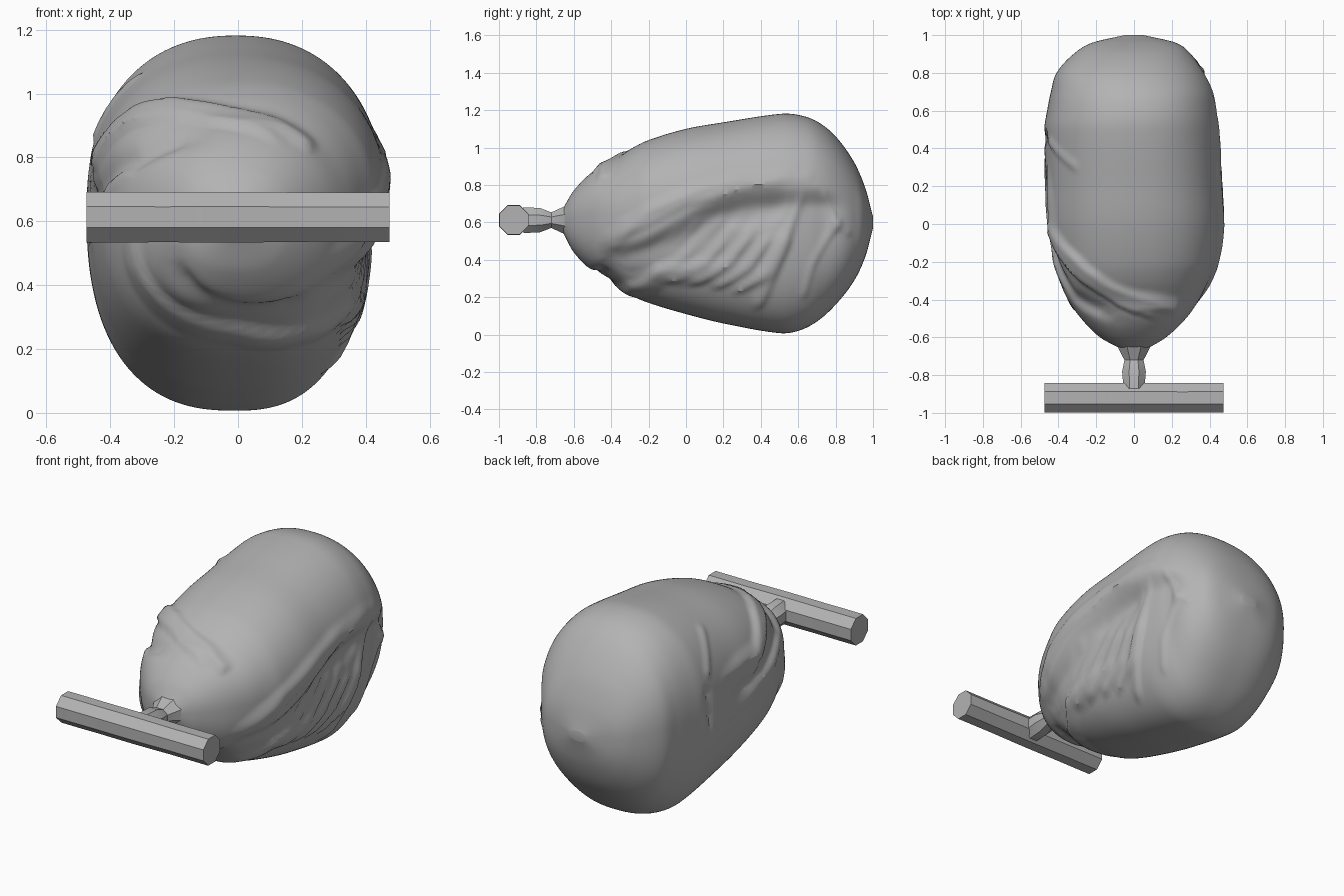
import bpy, bmesh, math, random
from mathutils import Vector, kdtree

if "Cube" in bpy.data.objects:
    bpy.data.objects.remove(bpy.data.objects["Cube"])
random.seed(4)

grey = bpy.data.materials.new("plain_grey")
grey.use_nodes = True
grey.diffuse_color = (0.45, 0.45, 0.45, 1)
grey.node_tree.nodes["Principled BSDF"].inputs["Base Color"].default_value = (0.45, 0.45, 0.45, 1)


def loft(name, rings, angle):
    """Skin closed rings of points and cap both ends."""
    bm = bmesh.new()
    loops = [[bm.verts.new(p) for p in ring] for ring in rings]
    n = len(loops[0])
    for a, b in zip(loops, loops[1:]):
        for i in range(n):
            bm.faces.new((a[i], b[i], b[(i + 1) % n], a[(i + 1) % n]))
    bm.faces.new(loops[0])
    bm.faces.new(loops[-1][::-1])
    bmesh.ops.recalc_face_normals(bm, faces=bm.faces)
    mesh = bpy.data.meshes.new(name)
    bm.to_mesh(mesh)
    bm.free()
    mesh.materials.append(grey)
    obj = bpy.data.objects.new(name, mesh)
    bpy.context.collection.objects.link(obj)
    bpy.ops.object.select_all(action='DESELECT')
    obj.select_set(True)
    bpy.context.view_layer.objects.active = obj
    bpy.ops.object.shade_smooth_by_angle(angle=math.radians(angle))


# Body outline: y, left x, right x, bottom z, top z
PROFILE = [
    (-.66, -.07, .07, .55, .67), (-.6, -.18, .17, .44, .77),
    (-.5, -.28, .275, .34, .87), (-.4, -.35, .345, .295, .92),
    (-.3, -.395, .395, .215, .99), (-.2, -.425, .435, .17, 1.04),
    (0, -.455, .465, .11, 1.10), (.2, -.465, .465, .06, 1.135),
    (.5, -.475, .46, .008, 1.18), (.6, -.46, .45, .02, 1.175),
    (.7, -.44, .43, .07, 1.14), (.8, -.41, .38, .16, 1.06),
    (.9, -.32, .30, .29, .92), (.96, -.22, .22, .42, .78),
    (1, -.05, .05, .57, .63)]


def section(y):
    """Smooth interpolation of the outline."""
    k = 0
    while k < len(PROFILE) - 2 and y > PROFILE[k + 1][0]:
        k += 1
    p = [PROFILE[min(max(j, 0), len(PROFILE) - 1)] for j in range(k - 1, k + 3)]
    h = p[2][0] - p[1][0]
    t = (y - p[1][0]) / h
    out = []
    for c in range(1, 5):
        m1 = (p[2][c] - p[0][c]) / (p[2][0] - p[0][0]) * h
        m2 = (p[3][c] - p[1][c]) / (p[3][0] - p[1][0]) * h
        d = p[2][c] - p[1][c]
        out.append(p[1][c] + t * (m1 + t * (3 * d - 2 * m1 - m2 + t * (m1 + m2 - 2 * d))))
    return out


def ramp(v, lo, hi):
    t = max(0, min(1, (v - lo) / (hi - lo)))
    return t * t * (3 - 2 * t)


def surface(y, a):
    """Boxy oval section, drawn in on the lower right under the upper wrap."""
    x0, x1, z0, z1 = section(y)
    c, s = math.cos(a), math.sin(a)
    e = 2.25 if s > 0 else 2.5
    r = (abs(c) ** e + abs(s) ** e) ** (-1 / e)
    half = (x1 - x0) / 2
    if c > 0:
        edge = -.5 + .8 * ramp(y, -.6, .4)
        half *= 1 - .13 * ramp(edge - s, 0, .25) * ramp(y, -.5, -.25) * ramp(-y, -.9, -.7)
    # the widest line sits a little above the middle
    zc = z0 + .545 * (z1 - z0)
    return Vector(((x0 + x1) / 2 + half * c * r, y,
                   zc + (z1 - zc if s > 0 else zc - z0) * s * r))


# Cloth folds: path of (y, degrees), height, width left of path, width right of path
FOLDS = [
    # edge of the upper wrap down the right side
    ([(-.5, -45), (-.3, -12), (0, 6), (.3, 15), (.75, 22)], .022, .10, .022),
    ([(-.45, -25), (-.2, 2), (.1, 16), (.35, 22)], .010, .05, .022),
    # hollow between the wraps
    ([(-.4, -35), (-.1, -20), (.3, -3), (.6, 8)], -.02, .08, .08),
    # lip of the lower wrap around the front
    ([(-.46, 175), (-.42, 225), (-.37, 270), (-.3, 305), (-.15, 325), (.2, 335)], .03, .025, .10),
    # edge of the upper wrap across the left
    ([(-.52, 55), (-.45, 90), (-.3, 130), (-.05, 160), (.4, 165)], .026, .025, .08),
    ([(-.5, 110), (-.38, 150), (-.1, 175), (.25, 178)], -.025, .05, .05),
    # band and notch along the left side
    ([(-.42, 155), (-.2, 178), (.1, 188), (.44, 188)], .018, .025, .04),
    ([(.44, 192), (.47, 162)], -.018, .03, .025),
    # short crease high on the left
    ([(.27, 125), (.38, 146), (.45, 160)], .02, .02, .05),
    # gathers at the front
    ([(-.47, 40), (-.43, 75), (-.42, 110)], .026, .025, .08),
    ([(-.56, 215), (-.47, 270), (-.43, 310)], -.02, .04, .04),
    # pocket at the right rear
    ([(.66, 18), (.5, -22), (.36, -54)], .025, .025, .06),
    ([(.72, 18), (.8, -4), (.9, -17)], .018, .02, .04),
    ([(.85, -2), (.68, -27), (.62, -47)], .018, .02, .05),
]
# diagonal pleats that fan across both sides
for i in range(6):
    s = i * .11
    FOLDS.append(([(-.32 + s, -38 - i), (-.1 + s, -22 - i), (.12 + s * .8, -2 * i)],
                  .026, .05, .022))
for i in range(4):
    s = i * .08
    FOLDS.append(([(-.48 + s, 85 + 14 * i), (-.36 + s, 118 + 12 * i), (-.2 + s, 147 + 9 * i)],
                  .018, .022, .045))


def fold_tree(path):
    """Sample a path on the body as (y, angle, step in y, step in angle)."""
    samples = []
    for (y0, a0), (y1, a1) in zip(path, path[1:]):
        for k in range(25):
            t = k / 24
            samples.append((y0 + (y1 - y0) * t, math.radians(a0 + (a1 - a0) * t),
                            y1 - y0, math.radians(a1 - a0)))
    tree = kdtree.KDTree(len(samples))
    for i, (y, a, dy, da) in enumerate(samples):
        tree.insert(surface(y, a), i)
    tree.balance()
    return tree, samples


trees = [fold_tree(f[0]) for f in FOLDS]


def folded(y, a):
    p = surface(y, a)
    x0, x1, z0, z1 = section(y)
    out = Vector((p.x - (x0 + x1) / 2, 0, p.z - (z0 + z1) / 2)).normalized()
    move = 0
    for (path, h, left, right), (tree, samples) in zip(FOLDS, trees):
        co, i, d = tree.find(p)
        if d > .25:
            continue
        ys, fa, dy, da = samples[i]
        turn = (a - fa + math.pi) % (2 * math.pi) - math.pi
        w = left if dy * turn - da * (y - ys) > 0 else right
        fade = min(1, .2 + 6 * min(i, len(samples) - 1 - i) / len(samples))
        move += h * fade * math.exp(-(d / w) ** 2)
    move = max(-.045, min(.035, move))
    # low swells stay inside the outline
    return p + out * (move - max(0, min(move, .01)))


STEPS, SIDES = 130, 150
rings = []
for j in range(STEPS + 1):
    y = .17 - .83 * math.cos(math.pi * j / STEPS)
    rings.append([folded(y, 2 * math.pi * i / SIDES) for i in range(SIDES)])
loft("wrapped_body", rings, 32)

# Neck tying the body to the bar
neck = []
for y, rx, rz in [(-.58, .17, .15), (-.64, .10, .085), (-.72, .055, .045),
                  (-.78, .068, .07), (-.87, .06, .075)]:
    neck.append([(rx * math.cos(a), y, .612 + rz * math.sin(a))
                 for a in [math.pi * (k + .5) / 4 for k in range(8)]])
loft("neck", neck, 20)

# Slightly uneven faceted crossbar
bar = []
for k in range(9):
    x = -.475 + .95 * k / 8
    r = .086 - random.uniform(0, .003)
    bar.append([(x, -.92 + r * math.cos(a), .613 + r * math.sin(a))
                for a in [math.pi * (i + .5) / 4 for i in range(8)]])
loft("crossbar", bar, 20)
